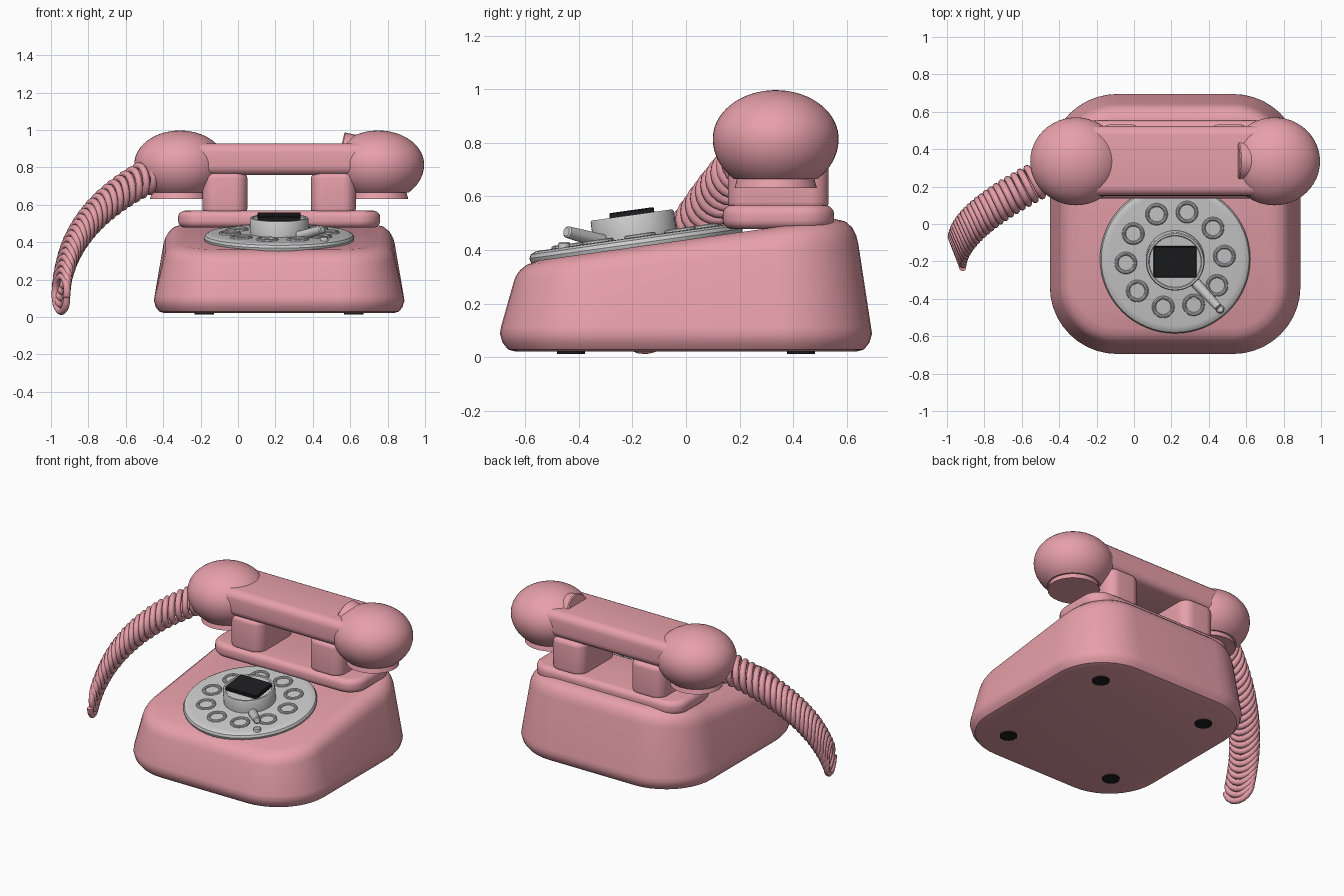
import bpy, bmesh, math
from mathutils import Vector, Matrix

if "Cube" in bpy.data.objects:
    bpy.data.objects.remove(bpy.data.objects["Cube"])

CX = 0.22                      # symmetry plane of the telephone
SLOPE = math.radians(8)        # tilt of the top and the dial


def material(name, rgb):
    m = bpy.data.materials.new(name)
    m.diffuse_color = (*rgb, 1)
    m.use_nodes = True
    m.node_tree.nodes["Principled BSDF"].inputs["Base Color"].default_value = m.diffuse_color
    return m


PINK = material("pink_plastic", (0.80, 0.35, 0.40))
BLACK = material("black_rubber", (0.012, 0.012, 0.014))


def finish(name, bm, mat=None, matrix=None, angle=35):
    bmesh.ops.remove_doubles(bm, verts=bm.verts, dist=1e-5)
    bmesh.ops.recalc_face_normals(bm, faces=bm.faces)
    me = bpy.data.meshes.new(name)
    bm.to_mesh(me)
    bm.free()
    ob = bpy.data.objects.new(name, me)
    bpy.context.collection.objects.link(ob)
    if matrix:
        ob.matrix_world = matrix
    if mat:
        me.materials.append(mat)
    bpy.ops.object.select_all(action='DESELECT')
    bpy.context.view_layer.objects.active = ob
    ob.select_set(True)
    bpy.ops.object.shade_smooth_by_angle(angle=math.radians(angle))
    return ob


def rounded_rect(hx, hy, r, n=10):
    pts = []
    for q, (sx, sy) in enumerate([(1, 1), (-1, 1), (-1, -1), (1, -1)]):
        for i in range(n + 1):
            a = math.pi / 2 * (q + i / n)
            pts.append((sx * (hx - r) + r * math.cos(a), sy * (hy - r) + r * math.sin(a)))
    return pts


def loft(name, rings, mat=None, matrix=None):
    bm = bmesh.new()
    loops = [[bm.verts.new(p) for p in ring] for ring in rings]
    n = len(loops[0])
    for a, b in zip(loops, loops[1:]):
        for i in range(n):
            j = (i + 1) % n
            bm.faces.new((a[i], a[j], b[j], b[i]))
    bm.faces.new(loops[0][::-1])
    bm.faces.new(loops[-1])
    return finish(name, bm, mat, matrix)


def rounded_block(name, hx, hy, r, profile, mat=None, matrix=None):
    """Stack of rounded rectangles; profile is (inset, height)."""
    rings = [[(x, y, z) for x, y in rounded_rect(hx - d, hy - d, max(r - d, 0.005))]
             for d, z in profile]
    return loft(name, rings, mat, matrix)


def soft_edges(h, b, n=5):
    """Profile of a block of height h with edges rounded by b."""
    arc = [(b - b * math.sin(i / n * math.pi / 2), b - b * math.cos(i / n * math.pi / 2))
           for i in range(n + 1)]
    return arc + [(d, h - z) for d, z in reversed(arc)]


def lathe(name, profile, mat=None, matrix=None, steps=48):
    bm = bmesh.new()
    vs = [bm.verts.new((r, 0, z)) for r, z in profile]
    es = [bm.edges.new(e) for e in zip(vs, vs[1:])]
    bmesh.ops.spin(bm, geom=vs + es, cent=(0, 0, 0), axis=(0, 0, 1),
                   angle=2 * math.pi, steps=steps, use_duplicate=False)
    return finish(name, bm, mat, matrix)


def rod(name, p, q, r1, r2, mat=None):
    p, q = Vector(p), Vector(q)
    d = q - p
    m = Matrix.Translation(p) @ d.to_track_quat('Z', 'Y').to_matrix().to_4x4()
    h = d.length
    return lathe(name, [(0, 0), (r1, 0), (r2, h - 0.006), (r2 - 0.006, h), (0, h)], mat, m, 24)


T = Matrix.Translation


# Body: tapered rounded shell whose top slopes toward the front
def top_z(y):
    return 0.438 + math.tan(SLOPE) * y


body_profile = [(0.06, 0), (0.03, 0.02), (0.01, 0.08), (0, 0.16), (0.004, 0.22),
                (0.052, 0.80), (0.06, 0.86), (0.075, 0.92), (0.10, 0.97), (0.14, 1.0)]
body_rings = []
for d, t in body_profile:
    body_rings.append([(CX + x, y, 0.02 + t * (top_z(y) - 0.02) if t > 0.3
                        else 0.02 + t * 0.42)
                       for x, y in rounded_rect(0.67 - d, 0.695 - d, 0.36 - d)])
loft("body", body_rings, PINK)

# Feet
for sx in (-1, 1):
    for sy in (-1, 1):
        lathe("foot", [(0, 0), (0.052, 0), (0.052, 0.02), (0, 0.02)], BLACK,
              T((CX + sx * 0.40, sy * 0.43, 0.012)), 32)

# Cradle plate and its two prongs
rounded_block("cradle_plate", 0.54, 0.208, 0.12, soft_edges(0.09, 0.035), PINK,
              T((CX, 0.345, 0.478)))
for sx in (-1, 1):
    rounded_block("cradle_prong", 0.12, 0.188, 0.07, soft_edges(0.22, 0.03), PINK,
                  T((CX + sx * 0.29, 0.345, 0.55)))

# Handset grip: rounded section run along x
grip = [[(x, 0.338 + u, 0.843 + v) for u, v in rounded_rect(0.187, 0.085, 0.05, 5)]
        for x in (-0.22, 0.66)]
loft("handset_grip", grip, PINK)

# Handset end bulbs with the mouth and ear caps
bulb = []
for i in range(25):
    a = math.pi / 2 - i / 24 * (math.pi / 2 + math.asin(0.75))
    bulb.append((max(0, 0.245 * math.cos(a)), (0.182 if a > 0 else 0.2) * math.sin(a)))
bulb[0] = (0, 0.182)
bulb.append((0, -0.15))
for name, sx in (("mouthpiece", -1), ("earpiece", 1)):
    m = T((CX + sx * 0.53, 0.335, 0.815)) @ Matrix.Diagonal((1, 0.96, 1, 1))
    lathe(name + "_bulb", bulb, PINK, m)
    lathe(name + "_cap", [(0, -0.14), (0.148, -0.14), (0.16, -0.183), (0, -0.183)], PINK, m)

# Collar peeking out of the ear bulb
rod("earpiece_collar", (0.70, 0.338, 0.845), (0.545, 0.338, 0.88), 0.11, 0.11, PINK)

# Coiled cord: helix around an arc from the mouth bulb to the floor
P0, P1, P2 = Vector((-0.40, 0.29, 0.79)), Vector((-0.94, 0.03, 0.55)), Vector((-0.947, -0.155, 0.105))
U, V = Vector((0.37, -0.93, 0)), Vector((0, 0, 1))
TURNS, PER = 25, 20
cu = bpy.data.curves.new("coiled_cord", 'CURVE')
cu.dimensions = '3D'
cu.bevel_depth = 0.019
cu.bevel_resolution = 2
cu.use_fill_caps = True
sp = cu.splines.new('POLY')
sp.points.add(TURNS * PER)
for i, pt in enumerate(sp.points):
    t, a = i / (TURNS * PER), 2 * math.pi * i / PER
    c = P0 * (1 - t) ** 2 + P1 * 2 * t * (1 - t) + P2 * t * t
    pt.co = (*(c + 0.085 * (U * math.cos(a) + V * math.sin(a))), 1)
sp.use_smooth = True
cord = bpy.data.objects.new("coiled_cord", cu)
cu.materials.append(PINK)
bpy.context.collection.objects.link(cord)

# Dial: plate, ten finger rings and hub, all tilted with the body top
DIAL = T((CX, -0.185, 0.412)) @ Matrix.Rotation(SLOPE, 4, 'X')
lathe("dial_plate", [(0, -0.02), (0.39, -0.02), (0.40, 0.0), (0.402, 0.012), (0.395, 0.026),
                     (0.38, 0.034), (0.36, 0.036), (0, 0.036)], None, DIAL, 64)
for k in range(10):
    a = math.radians(4 + 36 * k)
    ring = [(0.05 + 0.010 * math.cos(b), 0.010 * math.sin(b))
            for b in [2 * math.pi * j / 10 for j in range(11)]]
    lathe("finger_ring", ring, None,
          DIAL @ T((0.264 * math.cos(a), 0.264 * math.sin(a), 0.037)), 28)
lathe("dial_hub", [(0, 0.03), (0.157, 0.03), (0.157, 0.112), (0.152, 0.12), (0.142, 0.12),
                   (0.138, 0.115), (0, 0.115)], None, DIAL)
rounded_block("hub_label", 0.115, 0.084, 0.01, [(0, 0.11), (0, 0.134), (0.004, 0.138)],
              BLACK, DIAL)

# Finger stop: slanted tapered bar and its small post
rod("finger_stop", (0.33, -0.315, 0.432), (0.452, -0.447, 0.468), 0.028, 0.022)
rod("finger_stop_post", (0.46, -0.455, 0.39), (0.46, -0.455, 0.43), 0.024, 0.022)
